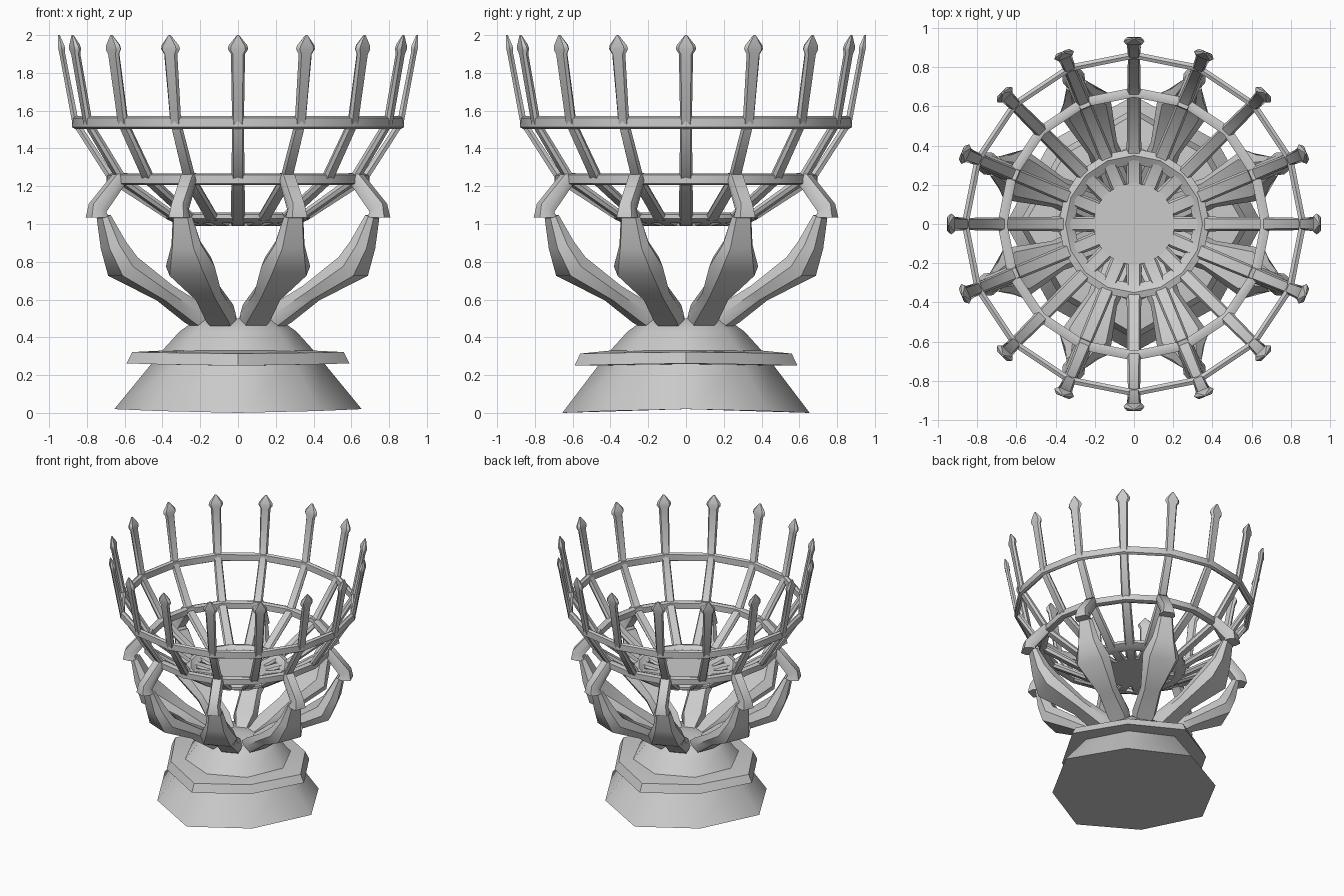
import bpy, bmesh, math
from mathutils import Vector, Matrix

if "Cube" in bpy.data.objects:
    bpy.data.objects.remove(bpy.data.objects["Cube"])

# unit cross-section: flat bar with bevelled sides (tangential, normal)
SECTION = [(0.5, 0), (0.36, 0.5), (-0.36, 0.5), (-0.5, 0), (-0.36, -0.5), (0.36, -0.5)]


def finish(name, bm, angle=50):
    bmesh.ops.recalc_face_normals(bm, faces=bm.faces)
    me = bpy.data.meshes.new(name)
    bm.to_mesh(me)
    bm.free()
    ob = bpy.data.objects.new(name, me)
    bpy.context.collection.objects.link(ob)
    bpy.ops.object.select_all(action='DESELECT')
    ob.select_set(True)
    bpy.context.view_layer.objects.active = ob
    bpy.ops.object.shade_smooth_by_angle(angle=math.radians(angle))
    return ob


def bridge(bm, rings, closed=False):
    pairs = list(zip(rings, rings[1:]))
    if closed:
        pairs.append((rings[-1], rings[0]))
    for a, b in pairs:
        n = len(a)
        for i in range(n):
            bm.faces.new((a[i], a[(i + 1) % n], b[(i + 1) % n], b[i]))
    if not closed:
        bm.faces.new(rings[0][::-1])
        bm.faces.new(rings[-1])


def radial_bars(name, path, angles):
    """Sweep stations (radius, z, width, thickness) and repeat about z."""
    bm = bmesh.new()
    pts = [Vector((p[0], 0, p[1])) for p in path]
    for ang in angles:
        rot = Matrix.Rotation(math.radians(ang), 3, 'Z')
        rings = []
        for i, (r, z, w, t) in enumerate(path):
            d = (pts[min(i + 1, len(pts) - 1)] - pts[max(i - 1, 0)]).normalized()
            nrm = Vector((-d.z, 0, d.x))
            rings.append([bm.verts.new(rot @ (pts[i] + Vector((0, u * w, 0)) + nrm * v * t))
                          for u, v in SECTION])
        bridge(bm, rings)
    return finish(name, bm)


def hoop(name, profile, sides=16):
    """Closed polygonal hoop from a (radius, z) cross-section."""
    bm = bmesh.new()
    rings = []
    for k in range(sides):
        a = 2 * math.pi * k / sides
        rings.append([bm.verts.new((r * math.cos(a), r * math.sin(a), z)) for r, z in profile])
    bridge(bm, rings, closed=True)
    return finish(name, bm)


def octagon_stack(name, levels):
    """Stack of octagons (axis radius, diagonal radius, z, droop towards y)."""
    bm = bmesh.new()
    rings = []
    for ra, rd, z, droop in levels:
        ring = []
        for k in range(8):
            a = math.pi / 4 * k
            r = rd if k % 2 else ra
            ring.append(bm.verts.new((r * math.cos(a), r * math.sin(a),
                                      z - droop * math.sin(a) ** 2)))
        rings.append(ring)
    bridge(bm, rings)
    return finish(name, bm)


ALL = [22.5 * k for k in range(16)]
ARMS = [22.5 + 45 * k for k in range(8)]

# pedestal: foot, collar and neck
octagon_stack("foot", [(0.655, 0.60, 0.02, 0.02), (0.45, 0.42, 0.27, 0.0)])
octagon_stack("collar", [(0.44, 0.41, 0.258, 0.008), (0.59, 0.53, 0.262, 0.012),
                         (0.56, 0.50, 0.322, 0.008), (0.40, 0.38, 0.33, 0.0)])
octagon_stack("neck", [(0.41, 0.40, 0.32, 0.0), (0.31, 0.31, 0.43, 0.0),
                       (0.215, 0.23, 0.5, 0.0), (0.03, 0.03, 0.5, 0.0)])

# eight swelling arms
radial_bars("arm", [(0.10, 0.43, 0.08, 0.10), (0.25, 0.525, 0.18, 0.11),
                    (0.42, 0.635, 0.16, 0.09), (0.66, 0.775, 0.28, 0.13),
                    (0.715, 0.89, 0.17, 0.10), (0.77, 1.04, 0.11, 0.05)], ARMS)

# knuckles linking the arms to the basket
radial_bars("knuckle", [(0.805, 1.035, 0.12, 0.10), (0.805, 1.085, 0.09, 0.085),
                        (0.68, 1.24, 0.09, 0.07), (0.64, 1.245, 0.07, 0.05)], ARMS)

# basket ribs ending in pointed spikes
radial_bars("rib", [(0.12, 1.005, 0.05, 0.025), (0.22, 1.005, 0.08, 0.03),
                    (0.36, 1.035, 0.075, 0.035), (0.665, 1.235, 0.07, 0.04),
                    (0.86, 1.535, 0.062, 0.035), (0.93, 1.90, 0.075, 0.03),
                    (0.933, 1.925, 0.108, 0.036), (0.937, 1.945, 0.10, 0.034),
                    (0.948, 2.0, 0.012, 0.008)], ALL)

# hoops tying the ribs together
def oval(r, z, w, h):
    return [(r + w * v, z + h * u) for u, v in SECTION]

hoop("upper_hoop", oval(0.862, 1.537, 0.035, 0.068))
hoop("middle_hoop", oval(0.672, 1.237, 0.05, 0.062))
hoop("lower_hoop", [(0.385, 1.05), (0.35, 1.06), (0.305, 1.03), (0.305, 1.005),
                    (0.345, 1.01), (0.385, 1.03)])

# basket floor
bm = bmesh.new()
bmesh.ops.create_cone(bm, cap_ends=True, segments=16, radius1=0.21, radius2=0.21, depth=0.03,
                      matrix=Matrix.Translation((0, 0, 1.005)))
finish("basket_floor", bm)
